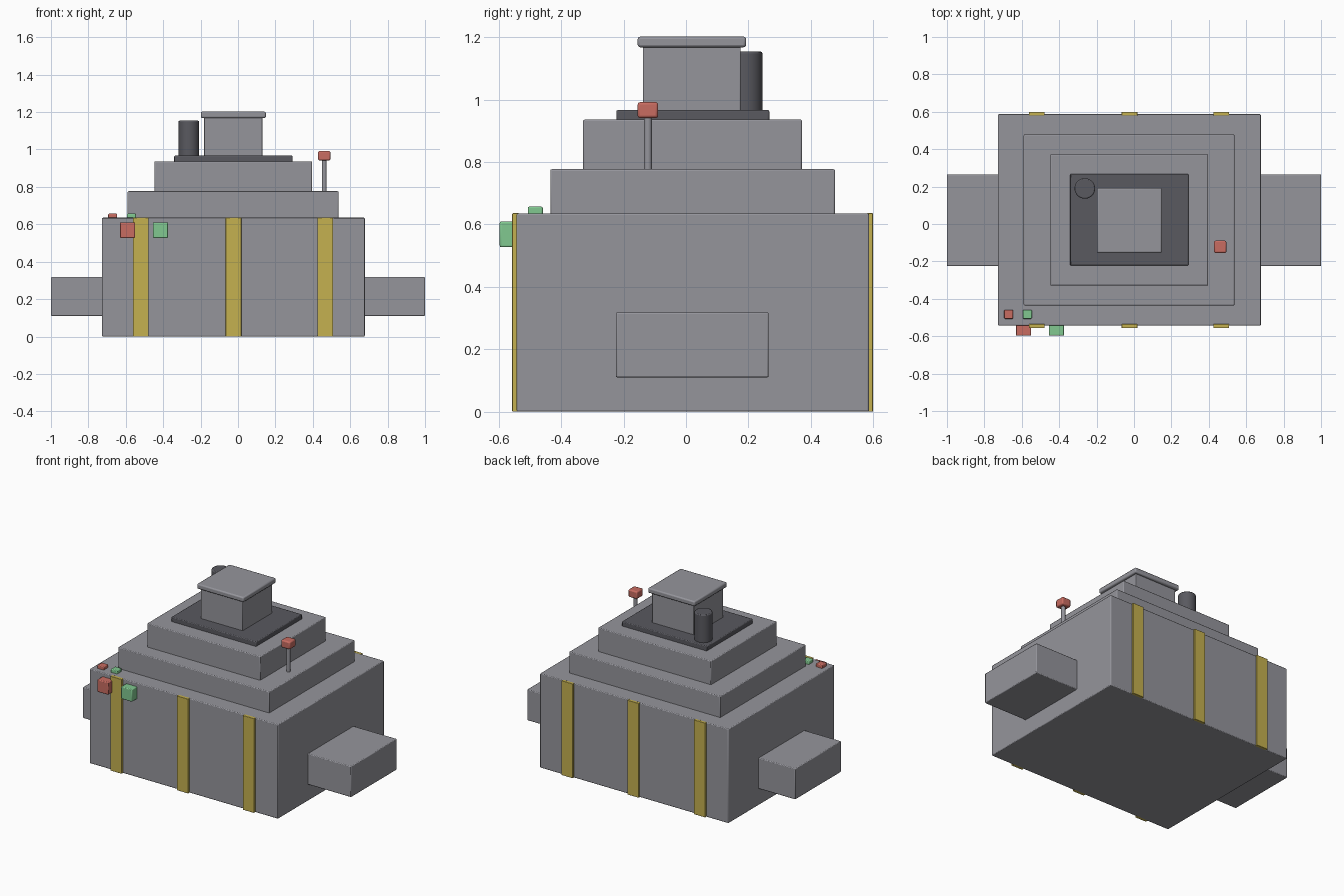
import bpy
import math

cube = bpy.data.objects.get("Cube")
if cube:
    bpy.data.objects.remove(cube, do_unlink=True)


def material(name, r, g, b):
    mat = bpy.data.materials.new(name)
    mat.use_nodes = True
    mat.diffuse_color = (r, g, b, 1)
    mat.node_tree.nodes["Principled BSDF"].inputs["Base Color"].default_value = (r, g, b, 1)
    return mat


steel = material("steel grey", 0.3, 0.3, 0.33)
dark = material("dark iron", 0.1, 0.1, 0.115)
yellow = material("safety yellow", 0.56, 0.44, 0.08)
red = material("signal red", 0.58, 0.15, 0.12)
green = material("signal green", 0.22, 0.58, 0.28)


def finish(name, mat, bevel):
    obj = bpy.context.object
    obj.name = name
    obj.data.materials.append(mat)
    mod = obj.modifiers.new("soft edges", "BEVEL")
    mod.width = bevel
    mod.segments = 2
    mod.limit_method = "ANGLE"
    mod.angle_limit = math.radians(50)
    bpy.ops.object.shade_smooth_by_angle(angle=math.radians(35))
    return obj


def box(name, x, y, z, mat, bevel=0.005):
    """Box from (min, max) ranges along each axis."""
    ranges = (x, y, z)
    bpy.ops.mesh.primitive_cube_add(size=1, location=[(a + b) / 2 for a, b in ranges])
    bpy.context.object.scale = [b - a for a, b in ranges]
    bpy.ops.object.transform_apply(location=False, rotation=False, scale=True)
    return finish(name, mat, bevel)


def rod(name, x, y, z, radius, mat, sides, bevel):
    bpy.ops.mesh.primitive_cylinder_add(vertices=sides, radius=radius, depth=z[1] - z[0],
                                        location=(x, y, sum(z) / 2))
    return finish(name, mat, bevel)


# Main housing and the stepped tiers above it
box("body", (-0.727, 0.678), (-0.543, 0.587), (0, 0.635), steel)
box("lower_tier", (-0.59, 0.537), (-0.435, 0.478), (0.63, 0.777), steel)
box("upper_tier", (-0.447, 0.396), (-0.33, 0.372), (0.77, 0.936), steel)
box("top_plate", (-0.341, 0.291), (-0.223, 0.267), (0.93, 0.967), dark)

# Chimney with its overhanging cap, and the exhaust pipe
box("chimney", (-0.181, 0.131), (-0.138, 0.175), (0.96, 1.172), steel, 0.003)
box("chimney_cap", (-0.199, 0.149), (-0.155, 0.193), (1.168, 1.202), steel, 0.008)
rod("exhaust_pipe", -0.263, 0.19, (0.96, 1.154), 0.055, dark, 32, 0.006)

# Side ducts
for side, x in (("right", (-1, -0.7)), ("left", (0.65, 1))):
    box(side + "_duct", x, (-0.225, 0.265), (0.11, 0.318), steel)

# Yellow bands on the front and back
for i, x in enumerate((-0.52, -0.024, 0.467)):
    for side, y in (("front", (-0.557, -0.535)), ("back", (0.58, 0.599))):
        box(f"{side}_band_{i + 1}", (x - 0.042, x + 0.042), y, (0, 0.636), yellow, 0.002)

# Control buttons on the front and the top edge
for label, mat, front_x, top_x in (("red", red, -0.591, -0.67), ("green", green, -0.414, -0.57)):
    box(label + "_front_button", (front_x - 0.041, front_x + 0.041),
        (-0.597, -0.535), (0.527, 0.61), mat)
    box(label + "_top_button", (top_x - 0.024, top_x + 0.024),
        (-0.507, -0.459), (0.625, 0.657), mat)

# Lever
rod("lever_stem", 0.461, -0.122, (0.77, 0.95), 0.013, steel, 12, 0.001)
box("lever_knob", (0.428, 0.494), (-0.155, -0.089), (0.941, 0.992), red, 0.008)
